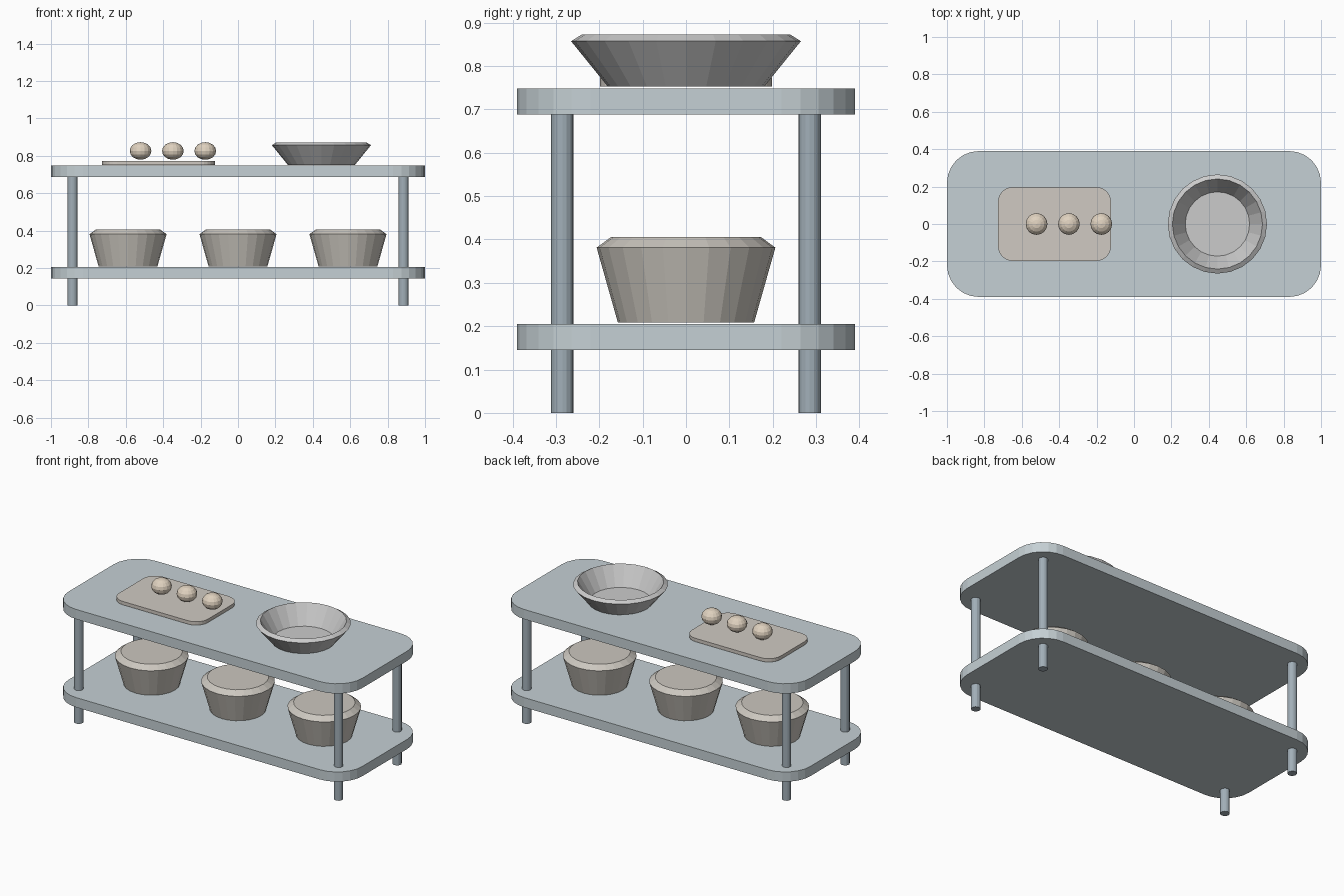
import bpy, bmesh
from math import cos, sin, pi, tau

if "Cube" in bpy.data.objects:
    bpy.data.objects.remove(bpy.data.objects["Cube"])


def finish(name, bm, color):
    bmesh.ops.recalc_face_normals(bm, faces=bm.faces)
    me = bpy.data.meshes.new(name)
    bm.to_mesh(me)
    bm.free()
    ob = bpy.data.objects.new(name, me)
    bpy.context.collection.objects.link(ob)
    mat = bpy.data.materials.get(color[0]) or bpy.data.materials.new(color[0])
    mat.diffuse_color = (*color[1], 1)
    mat.use_nodes = True
    mat.node_tree.nodes["Principled BSDF"].inputs["Base Color"].default_value = mat.diffuse_color
    me.materials.append(mat)
    return ob


def rounded_slab(name, cx, hx, hy, z0, z1, r, color, seg=6):
    bm = bmesh.new()
    pts = []
    for i, (sx, sy) in enumerate([(1, 1), (-1, 1), (-1, -1), (1, -1)]):
        for k in range(seg + 1):
            a = (i + k / seg) * pi / 2
            pts.append((cx + sx * (hx - r) + r * cos(a), sy * (hy - r) + r * sin(a)))
    face = bm.faces.new([bm.verts.new((x, y, z0)) for x, y in pts])
    top = bmesh.ops.extrude_face_region(bm, geom=[face], use_keep_orig=True)["geom"]
    bmesh.ops.translate(bm, vec=(0, 0, z1 - z0),
                        verts=[v for v in top if isinstance(v, bmesh.types.BMVert)])
    return finish(name, bm, color)


def lathe(name, x, y, profile, sides, color):
    # closed solid of revolution, capped at both profile ends
    bm = bmesh.new()
    rings = [[bm.verts.new((x + r * cos(tau * k / sides), y + r * sin(tau * k / sides), z))
              for k in range(sides)] for r, z in profile]
    for a, b in zip(rings, rings[1:]):
        for k in range(sides):
            n = (k + 1) % sides
            bm.faces.new((a[k], a[n], b[n], b[k]))
    bm.faces.new(rings[0])
    bm.faces.new(rings[-1])
    return finish(name, bm, color)


SHELF = ("shelf_blue_grey", (0.56, 0.63, 0.66))
LEG = ("leg_steel", (0.36, 0.43, 0.48))
BASKET = ("basket_warm_grey", (0.60, 0.57, 0.52))
BOARD = ("board_beige", (0.63, 0.59, 0.54))
BOWL = ("bowl_grey", (0.57, 0.57, 0.57))
BALL = ("ball_tan", (0.74, 0.64, 0.52))

# Shelves
rounded_slab("lower_shelf", 0, 1.0, 0.39, 0.145, 0.205, 0.17, SHELF)
rounded_slab("upper_shelf", 0, 1.0, 0.39, 0.688, 0.748, 0.17, SHELF)

# Legs
for sx, side in ((-1, "left"), (1, "right")):
    for sy, end in ((-1, "front"), (1, "back")):
        lathe(f"{end}_{side}_leg", sx * 0.885, sy * 0.285,
              [(0.026, 0), (0.026, 0.69)], 16, LEG)

# Baskets on the lower shelf
for i, x in enumerate((-0.588, 0, 0.588)):
    lathe(f"basket_{i + 1}", x, 0,
          [(0.157, 0.208), (0.206, 0.381), (0.172, 0.406)], 24, BASKET)

# Open bowl on the upper shelf
lathe("bowl", 0.446, 0,
      [(0.18, 0.752), (0.265, 0.857), (0.241, 0.872), (0.172, 0.757)], 24, BOWL)

# Serving board
rounded_slab("serving_board", -0.425, 0.302, 0.198, 0.752, 0.773, 0.08, BOARD)

# Round rolls above the board
for i, x in enumerate((-0.521, -0.348, -0.175)):
    bm = bmesh.new()
    bmesh.ops.create_uvsphere(bm, u_segments=16, v_segments=8, radius=1)
    bmesh.ops.scale(bm, vec=(0.058, 0.058, 0.047), verts=bm.verts)
    bmesh.ops.translate(bm, vec=(x, 0, 0.826), verts=bm.verts)
    finish(f"roll_{i + 1}", bm, BALL)
